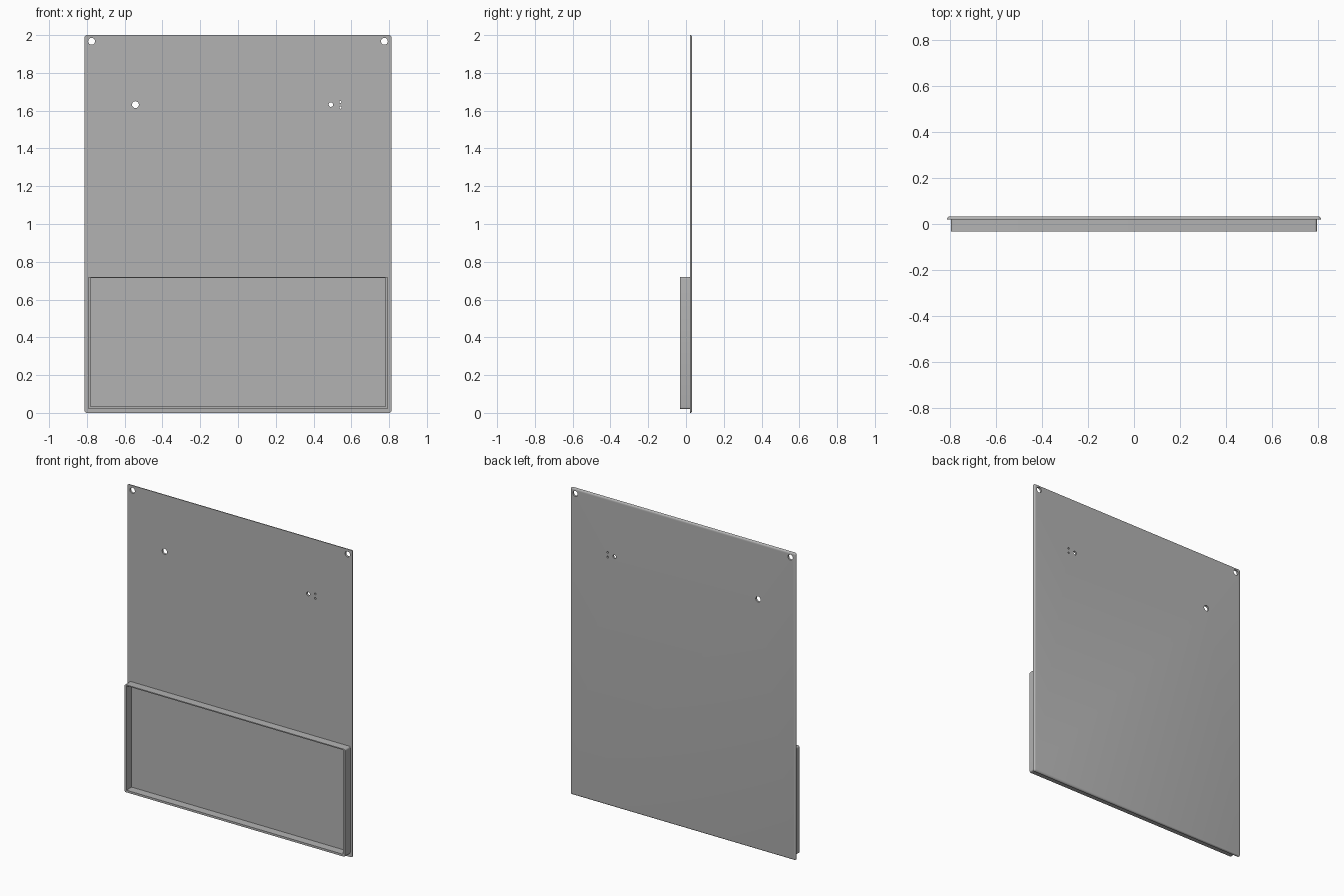
import bpy
import bmesh
from mathutils import Matrix, Vector

default = bpy.data.objects.get("Cube")
if default:
    bpy.data.objects.remove(default, do_unlink=True)

grey = bpy.data.materials.new("grey")
grey.use_nodes = True
colour = (0.45, 0.45, 0.45, 1)
grey.diffuse_color = colour
grey.node_tree.nodes["Principled BSDF"].inputs["Base Color"].default_value = colour

FRONT, SEAM, BACK = -0.033, 0.02, 0.033


def make_object(name, bm):
    bmesh.ops.recalc_face_normals(bm, faces=bm.faces)
    mesh = bpy.data.meshes.new(name)
    bm.to_mesh(mesh)
    bm.free()
    mesh.materials.append(grey)
    obj = bpy.data.objects.new(name, mesh)
    bpy.context.collection.objects.link(obj)
    return obj


def box(x, y0, y1, z0, z1, corner):
    """Box spanning -x..x with its four corner edges along y rounded."""
    bm = bmesh.new()
    centre = Vector((0, (y0 + y1) / 2, (z0 + z1) / 2))
    size = Matrix.Diagonal((2 * x, y1 - y0, z1 - z0, 1))
    bmesh.ops.create_cube(bm, size=1, matrix=Matrix.Translation(centre) @ size)
    along_y = [e for e in bm.edges
               if abs(e.verts[0].co.y - e.verts[1].co.y) > 1e-4]
    if corner:
        bmesh.ops.bevel(bm, geom=along_y, offset=corner, segments=4,
                        profile=0.5, affect='EDGES')
    return bm


def cut(obj, cutter):
    mod = obj.modifiers.new("cut", 'BOOLEAN')
    mod.object = cutter
    mod.operation = 'DIFFERENCE'
    mod.solver = 'EXACT'
    bpy.context.view_layer.objects.active = obj
    bpy.ops.object.modifier_apply(modifier=mod.name)
    bpy.data.objects.remove(cutter, do_unlink=True)


def smooth(obj):
    bpy.ops.object.select_all(action='DESELECT')
    obj.select_set(True)
    bpy.context.view_layer.objects.active = obj
    bpy.ops.object.shade_smooth_by_angle(angle=0.6)


# Back panel, its rear edge rounded over
bm = box(0.812, SEAM, BACK, 0, 2, 0.012)
rear = [e for e in bm.edges if all(v.co.y > BACK - 1e-4 for v in e.verts)]
bmesh.ops.bevel(bm, geom=rear, offset=0.01, segments=4, profile=0.5,
                affect='EDGES')
panel = make_object("back_panel", bm)

# Mounting, peg and pin holes: x, z, radius
holes = [(-0.775, 1.967, 0.018), (0.775, 1.967, 0.018),
         (-0.543, 1.632, 0.018), (0.492, 1.632, 0.012),
         (0.542, 1.646, 0.006), (0.542, 1.616, 0.006)]
bm = bmesh.new()
for x, z, radius in holes:
    place = Matrix.Translation((x, 0, z)) @ Matrix.Rotation(1.570796, 4, 'X')
    bmesh.ops.create_cone(bm, cap_ends=True, segments=32, radius1=radius,
                          radius2=radius, depth=0.2, matrix=place)
cut(panel, make_object("hole_cutter", bm))
smooth(panel)

# Shallow frame standing out from the lower front
frame = make_object("lower_frame", box(0.795, FRONT, SEAM, 0.02, 0.72, 0.01))
cut(frame, make_object("frame_cutter",
                       box(0.781, -0.1, 0.1, 0.034, 0.713, 0)))
smooth(frame)
